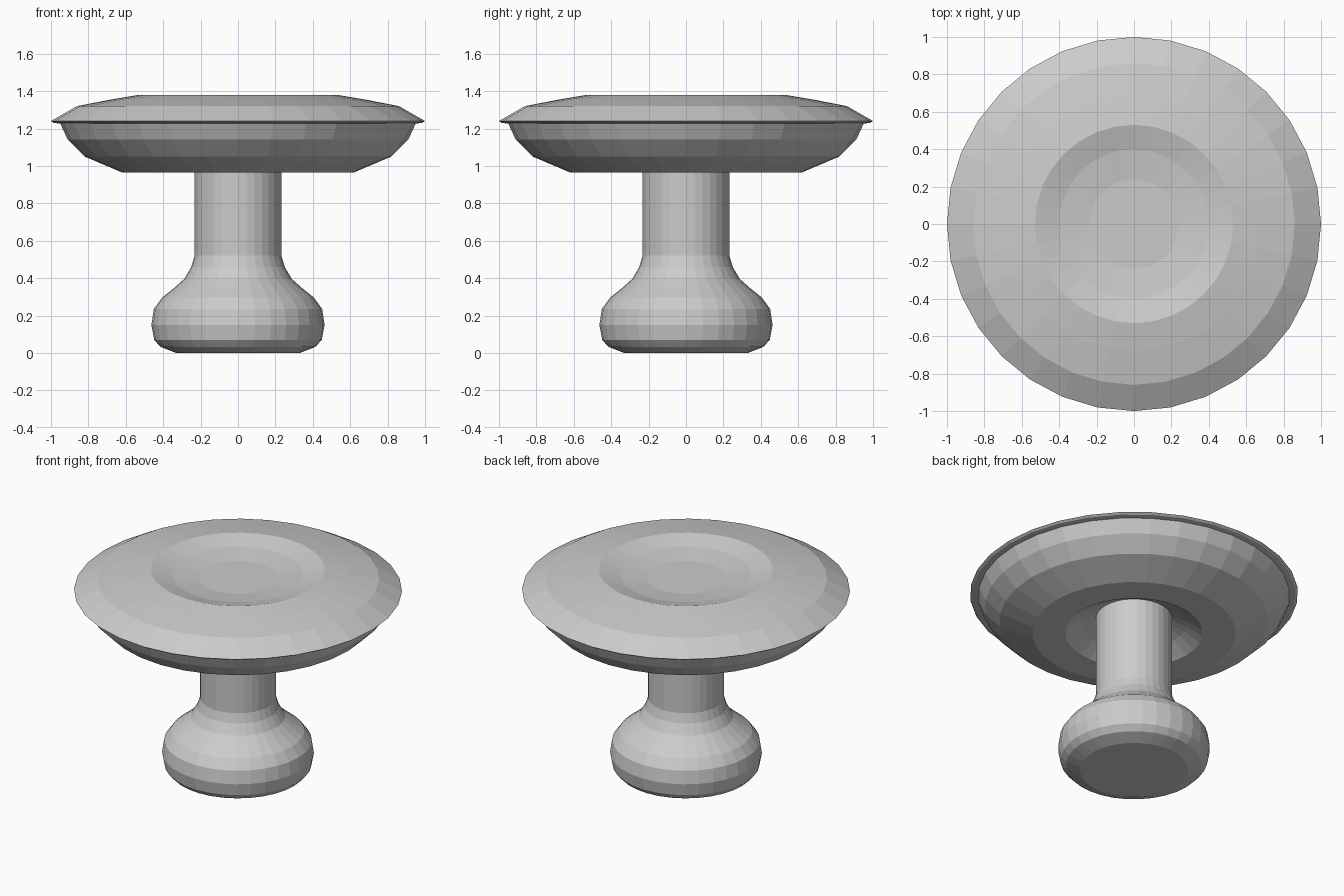
import bpy
import bmesh
from math import cos, sin, tau

if "Cube" in bpy.data.objects:
    bpy.data.objects.remove(bpy.data.objects["Cube"])

SIDES = 32

grey = bpy.data.materials.new("plain grey")
grey.diffuse_color = (0.6, 0.6, 0.6, 1)
grey.use_nodes = True
grey.node_tree.nodes["Principled BSDF"].inputs["Base Color"].default_value = grey.diffuse_color


def lathe(name, profile):
    """Spin a (radius, height) profile around z; radius 0 becomes a pole."""
    bm = bmesh.new()
    rings = []
    for r, z in profile:
        n = SIDES if r > 0 else 1
        rings.append([bm.verts.new((r * cos(tau * i / SIDES),
                                    r * sin(tau * i / SIDES), z)) for i in range(n)])
    for low, high in zip(rings, rings[1:]):
        for i in range(SIDES):
            j = (i + 1) % SIDES
            corners = [low[i % len(low)], low[j % len(low)],
                       high[j % len(high)], high[i % len(high)]]
            bm.faces.new(list(dict.fromkeys(corners)))
    bmesh.ops.recalc_face_normals(bm, faces=bm.faces)
    mesh = bpy.data.meshes.new(name)
    bm.to_mesh(mesh)
    bm.free()
    mesh.materials.append(grey)
    obj = bpy.data.objects.new(name, mesh)
    bpy.context.collection.objects.link(obj)
    return obj


# Bulbous foot flowing into a straight stem
lathe("stem", [(0, 0), (0.33, 0), (0.415, 0.033), (0.448, 0.07), (0.463, 0.15),
               (0.45, 0.235), (0.405, 0.297), (0.345, 0.345), (0.288, 0.395),
               (0.25, 0.46), (0.232, 0.52), (0.232, 1.1), (0, 1.1)])

# Wide cap: recessed underside, sharp rim, shallow dish on top
lathe("cap", [(0, 1.08), (0.22, 1.075), (0.32, 1.03), (0.42, 0.965), (0.62, 0.965),
              (0.82, 1.05), (0.91, 1.14), (0.95, 1.226), (0.985, 1.23), (1, 1.24),
              (0.86, 1.32), (0.68, 1.355), (0.53, 1.38), (0.40, 1.345),
              (0.24, 1.326), (0, 1.326)])
